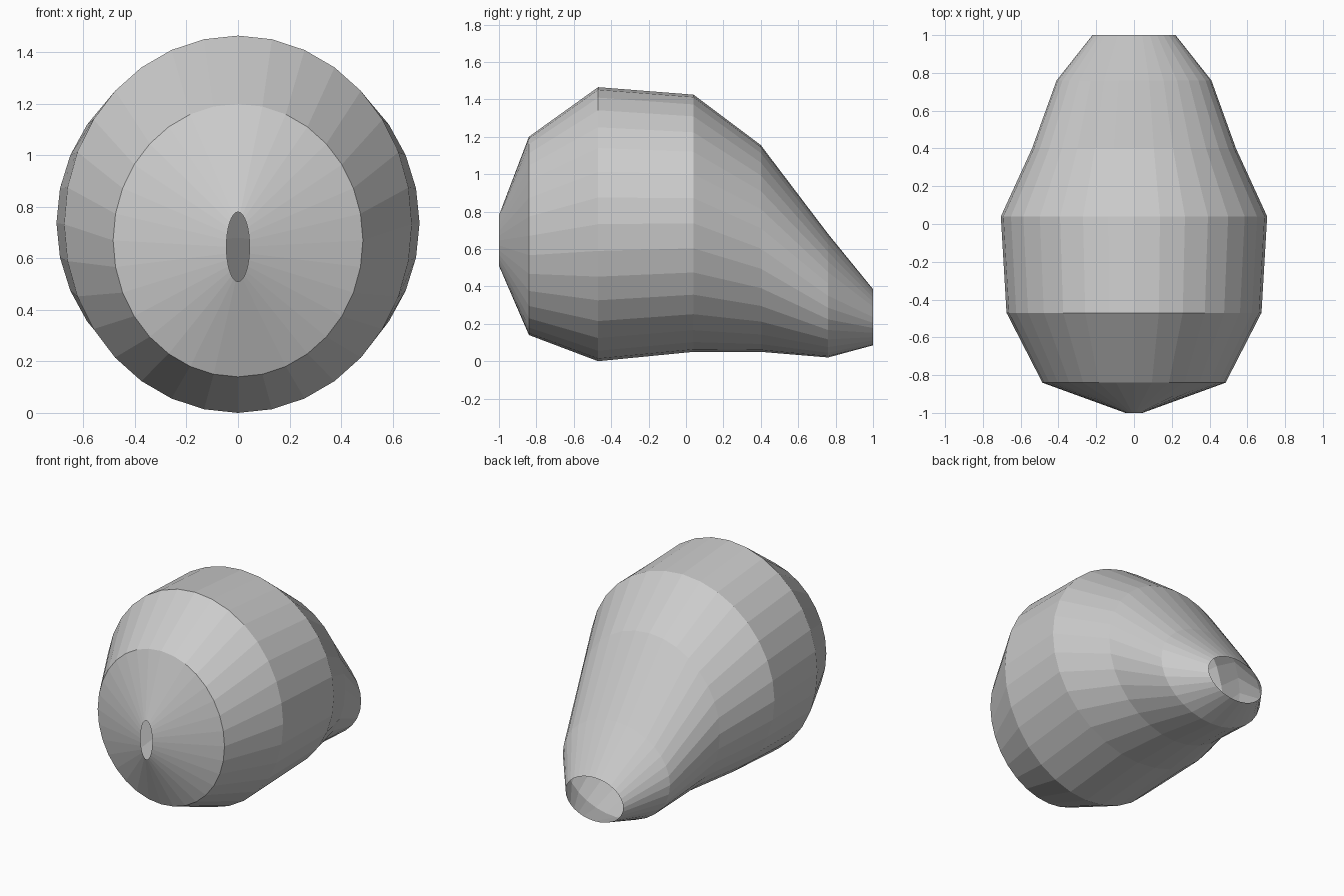
import bpy, bmesh
from math import sin, cos, tau

cube = bpy.data.objects.get("Cube")
if cube:
    bpy.data.objects.remove(cube, do_unlink=True)

SIDES = 32

# Elliptical cross-sections: y, bottom z, top z, half width
SECTIONS = [
    (-1.00, 0.51, 0.78, 0.045),
    (-0.84, 0.14, 1.20, 0.485),
    (-0.47, 0.00, 1.465, 0.675),
    (0.04, 0.05, 1.425, 0.705),
    (0.40, 0.05, 1.155, 0.54),
    (0.76, 0.02, 0.68, 0.41),
    (1.00, 0.085, 0.385, 0.22),
]

grey = bpy.data.materials.new("light grey")
grey.use_nodes = True
grey.diffuse_color = (0.6, 0.6, 0.6, 1)
grey.node_tree.nodes["Principled BSDF"].inputs["Base Color"].default_value = (0.6, 0.6, 0.6, 1)


def add_ring(bm, y, bottom, top, half_width):
    mid, half_height = (bottom + top) / 2, (top - bottom) / 2
    angles = [tau * i / SIDES for i in range(SIDES)]
    return [bm.verts.new((half_width * cos(a), y, mid + half_height * sin(a))) for a in angles]


# Hollow shell, open at the front slit and at the rear neck
bm = bmesh.new()
rings = [add_ring(bm, *section) for section in SECTIONS]
for front, back in zip(rings, rings[1:]):
    for i in range(SIDES):
        j = (i + 1) % SIDES
        bm.faces.new((front[i], front[j], back[j], back[i]))

mesh = bpy.data.meshes.new("hollow_shell")
bm.to_mesh(mesh)
bm.free()
mesh.materials.append(grey)
shell = bpy.data.objects.new("hollow_shell", mesh)
bpy.context.collection.objects.link(shell)
